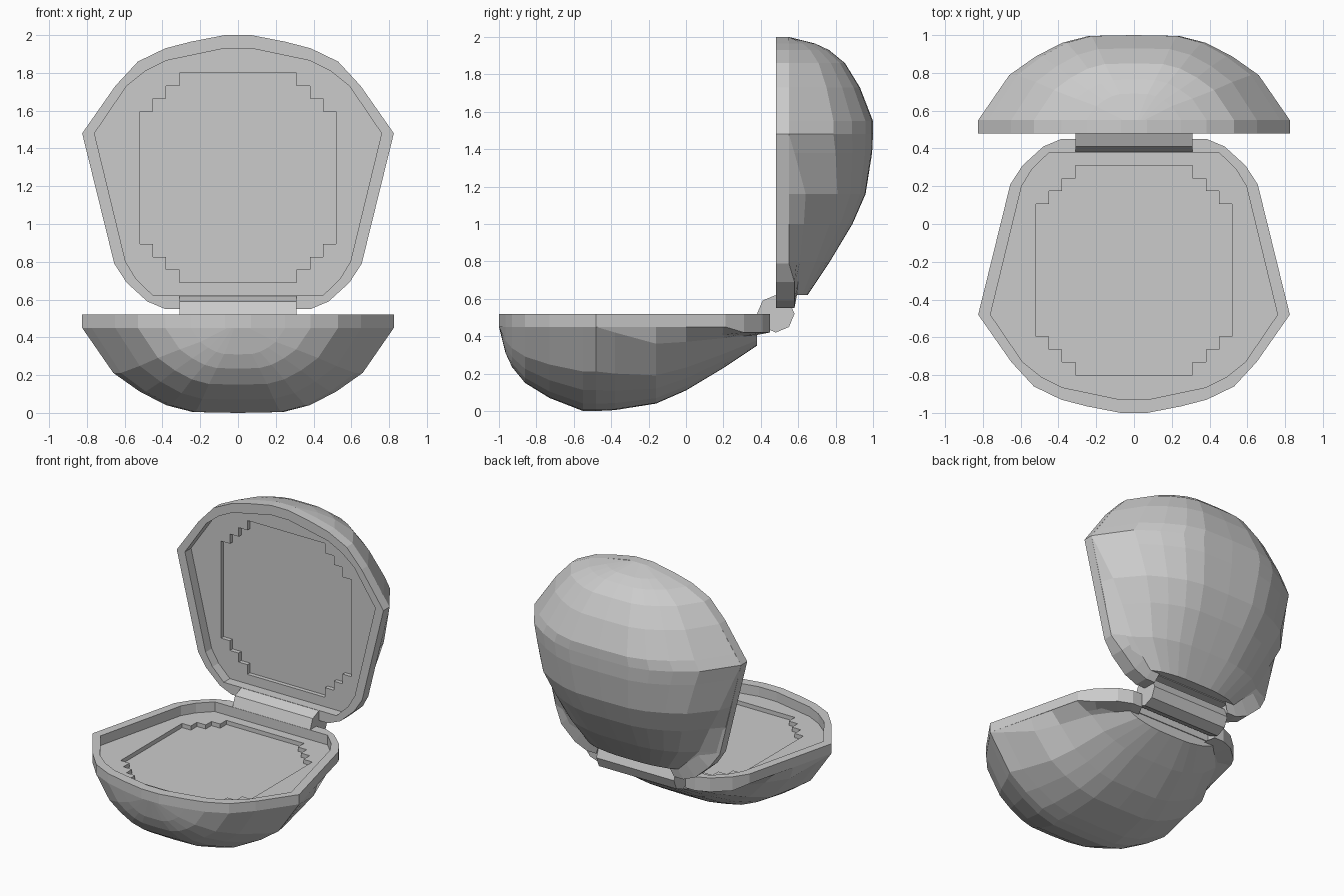
import bpy
import bmesh
from mathutils import Matrix

cube = bpy.data.objects.get("Cube")
if cube:
    bpy.data.objects.remove(cube, do_unlink=True)

RIM, FLOOR, PANEL, BASE = 0.52, 0.45, 0.42, 0.40

# Half outlines in plan, front to back, on the +x side
OUTER = [(0.07, -1), (0.25, -0.965), (0.385, -0.93), (0.53, -0.86), (0.65, -0.73),
         (0.825, -0.48), (0.655, 0.21), (0.59, 0.31), (0.48, 0.41), (0.385, 0.45),
         (0.31, 0.45), (0.31, 0.385)]
INNER = [(0.07, -0.93), (0.38, -0.865), (0.49, -0.81), (0.59, -0.73),
         (0.76, -0.48), (0.595, 0.2), (0.54, 0.29), (0.45, 0.378)]

# Stepped corners of the sunken panel
STEPS = [(0.31, 0), (0.31, 0.07), (0.38, 0.07), (0.38, 0.135),
         (0.45, 0.135), (0.45, 0.205), (0.52, 0.205)]
SCREEN = [(x, -0.8 + s) for x, s in STEPS] + [(x, 0.31 - s) for x, s in reversed(STEPS)]

# Bowl stations: y, rim half width, bowl half width, bottom z, crease z, band z
STATIONS = [(-1, 0.07, 0.07, 0.45, 0.45, 0.45), (-0.965, 0.25, 0.25, 0.31, 0.45, 0.45),
            (-0.93, 0.385, 0.385, 0.235, 0.45, 0.45), (-0.86, 0.53, 0.53, 0.15, 0.45, 0.45),
            (-0.73, 0.65, 0.65, 0.07, 0.45, 0.45), (-0.55, 0.775, 0.775, 0, 0.45, 0.45),
            (-0.48, 0.825, 0.825, 0, 0.45, 0.45), (-0.38, 0.8, 0.79, 0.005, 0.42, 0.45),
            (-0.16, 0.745, 0.715, 0.04, 0.36, 0.45), (0, 0.705, 0.63, 0.11, 0.37, 0.45),
            (0.2, 0.655, 0.53, 0.23, 0.39, 0.45), (0.38, 0.5, 0.36, 0.35, 0.41, 0.43)]
PROFILE = [(1, 0), (0.8, 0.53), (0.63, 0.75), (0.46, 0.91), (0.29, 0.99)]

# Reflection that turns the base into the upright lid: (y, z) -> (1 - z, 1 - y)
LID = Matrix(((1, 0, 0, 0), (0, 0, -1, 1), (0, -1, 0, 1), (0, 0, 0, 1)))


def finish(bm, name):
    mesh = bpy.data.meshes.new(name)
    bm.to_mesh(mesh)
    bm.free()
    obj = bpy.data.objects.new(name, mesh)
    bpy.context.collection.objects.link(obj)


def add_loop(bm, half, height):
    full = half + [(-x, y) for x, y in reversed(half)]
    return [bm.verts.new((x, y, height(y))) for x, y in full]


def wall(bm, a, b):
    for i in range(len(a)):
        k = (i + 1) % len(a)
        bm.faces.new((a[i], a[k], b[k], b[i]))


def ring(bm, a, b):
    edges = []
    for loop in (a, b):
        for i in range(len(loop)):
            pair = (loop[i - 1], loop[i])
            edges.append(bm.edges.get(pair) or bm.edges.new(pair))
    bmesh.ops.triangle_fill(bm, edges=edges, use_beauty=True)


def make_tray(name, lid):
    """Rim with a recessed floor and a stepped sunken panel."""
    bm = bmesh.new()
    shrunk = [(x * 0.85, -0.27 + (y + 0.27) * 0.85) for x, y in OUTER]
    base = add_loop(bm, shrunk, lambda y: BASE)
    band = add_loop(bm, OUTER, lambda y: 0.45 if y < 0.25 else 0.42)
    rim = add_loop(bm, OUTER, lambda y: RIM)
    lip = add_loop(bm, INNER, lambda y: RIM)
    floor = add_loop(bm, INNER, lambda y: FLOOR)
    edge = add_loop(bm, SCREEN, lambda y: FLOOR)
    panel = add_loop(bm, SCREEN, lambda y: PANEL)
    bm.faces.new(base)
    for a, b in ((base, band), (band, rim), (lip, floor), (edge, panel)):
        wall(bm, a, b)
    ring(bm, rim, lip)
    ring(bm, floor, edge)
    bm.faces.new(panel)
    if lid:
        bm.transform(LID)
    bmesh.ops.recalc_face_normals(bm, faces=bm.faces)
    finish(bm, name)


def make_bowl(name, lid):
    """Faceted outer shell lofted from front to back."""
    bm = bmesh.new()
    rows = []
    for y, w, b, low, crease, band in STATIONS:
        half = [(w, band)] + [(u * b, crease - v * (crease - low)) for u, v in PROFILE]
        pts = [(-x, z) for x, z in half] + [(0, low)] + list(reversed(half))
        rows.append([bm.verts.new((x, y, z)) for x, z in pts])
    for a, b in zip(rows, rows[1:]):
        for i in range(len(a) - 1):
            bm.faces.new((a[i], b[i], b[i + 1], a[i + 1]))
    bm.faces.new(list(reversed(rows[-1])))
    bmesh.ops.remove_doubles(bm, verts=bm.verts, dist=0.0005)
    if lid:
        bm.transform(LID)
        bmesh.ops.reverse_faces(bm, faces=bm.faces)
    finish(bm, name)


for prefix, is_lid in (("base", False), ("lid", True)):
    make_tray(prefix + "_tray", is_lid)
    make_bowl(prefix + "_shell", is_lid)

# Eight-sided hinge barrel
bm = bmesh.new()
bmesh.ops.create_cone(bm, cap_ends=True, segments=8, radius1=0.1, radius2=0.1, depth=0.62)
bm.transform(Matrix.Translation((0, 0.48, 0.52)) @ Matrix.Rotation(1.5707963, 4, 'Y'))
finish(bm, "hinge_barrel")
